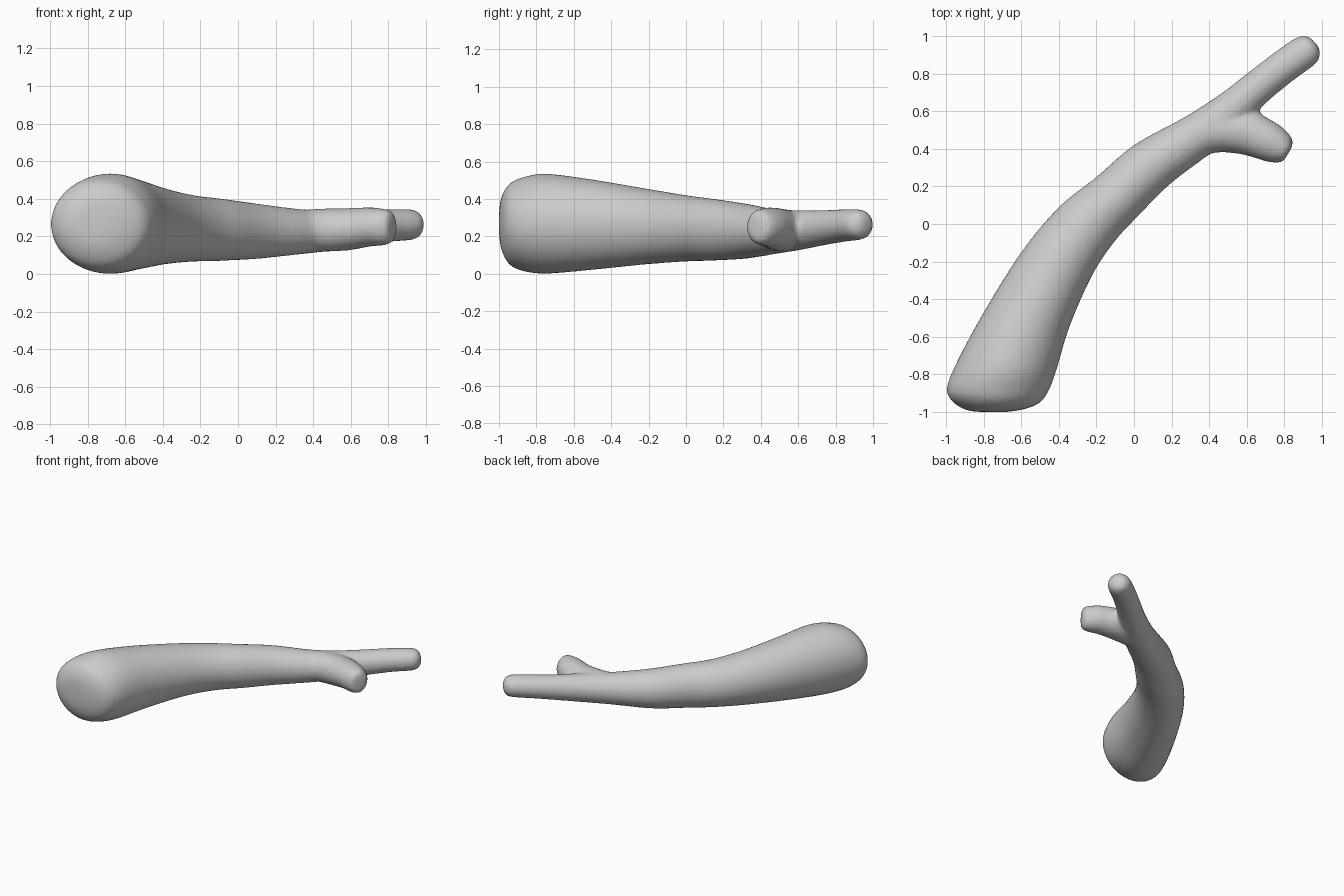
import bpy, bmesh
from math import cos, sin, pi
from mathutils import Vector

N = 32      # points per ring
STEPS = 6   # rings between given sections


def spline(p0, p1, p2, p3, t):
    return [0.5 * (2*b + (c-a)*t + (2*a-5*b+4*c-d)*t*t + (3*b-a-3*c+d)*t**3)
            for a, b, c, d in zip(p0, p1, p2, p3)]


def loft(bm, sections):
    """Each section: left x, left y, right x, right y, bottom z, top z."""
    s = [sections[0]] + sections + [sections[-1]]
    rows = [spline(*s[i:i+4], k / STEPS) for i in range(len(s) - 3) for k in range(STEPS)]
    rows.append(sections[-1])
    rings = []
    for lx, ly, rx, ry, z0, z1 in rows:
        left, right = Vector((lx, ly, 0)), Vector((rx, ry, 0))
        mid, half = (left + right) / 2, (right - left) / 2
        rings.append([bm.verts.new(mid + half * cos(2*pi*i/N)
                      + Vector((0, 0, (z0+z1)/2 + (z1-z0)/2 * sin(2*pi*i/N))))
                      for i in range(N)])
    for a, b in zip(rings, rings[1:]):
        for i in range(N):
            j = (i + 1) % N
            bm.faces.new((a[i], a[j], b[j], b[i]))
    bm.faces.new(rings[0][::-1])
    bm.faces.new(rings[-1])


# thick trunk tapering into the long prong
trunk = [
    (-0.79, -1.0, -0.68, -1.0, 0.22, 0.32),
    (-0.89, -0.99, -0.585, -0.985, 0.13, 0.41),
    (-0.97, -0.94, -0.50, -0.95, 0.05, 0.48),
    (-0.995, -0.87, -0.45, -0.88, 0.015, 0.515),
    (-0.94, -0.73, -0.41, -0.77, 0.0, 0.535),
    (-0.80, -0.47, -0.34, -0.54, 0.02, 0.505),
    (-0.60, -0.15, -0.22, -0.27, 0.05, 0.455),
    (-0.40, 0.09, -0.10, -0.09, 0.065, 0.42),
    (-0.20, 0.25, 0.03, 0.05, 0.07, 0.40),
    (0.0, 0.42, 0.19, 0.21, 0.08, 0.375),
    (0.27, 0.57, 0.40, 0.37, 0.105, 0.345),
    (0.45, 0.685, 0.57, 0.51, 0.125, 0.34),
    (0.60, 0.80, 0.71, 0.65, 0.15, 0.34),
    (0.75, 0.915, 0.85, 0.765, 0.17, 0.345),
    (0.86, 0.99, 0.965, 0.85, 0.18, 0.345),
    (0.905, 1.0, 0.99, 0.90, 0.195, 0.33),
    (0.935, 0.995, 0.985, 0.94, 0.23, 0.295),
]
# short side prong
side_prong = [
    (0.18, 0.44, 0.26, 0.33, 0.15, 0.31),
    (0.36, 0.60, 0.43, 0.378, 0.12, 0.345),
    (0.60, 0.61, 0.56, 0.372, 0.125, 0.35),
    (0.735, 0.55, 0.655, 0.347, 0.145, 0.355),
    (0.80, 0.505, 0.71, 0.33, 0.15, 0.35),
    (0.84, 0.455, 0.765, 0.325, 0.16, 0.34),
    (0.843, 0.42, 0.79, 0.33, 0.185, 0.315),
    (0.83, 0.39, 0.81, 0.36, 0.225, 0.275),
]

bm = bmesh.new()
loft(bm, trunk)
loft(bm, side_prong)
mesh = bpy.data.meshes.new("branch")
bm.normal_update()
bmesh.ops.recalc_face_normals(bm, faces=bm.faces)
bm.to_mesh(mesh)
bm.free()
branch = bpy.data.objects.new("forked_branch", mesh)
bpy.context.collection.objects.link(branch)
bpy.context.view_layer.objects.active = branch
branch.select_set(True)

# fuse the two prongs and soften the crotch
remesh = branch.modifiers.new("fuse", 'REMESH')
remesh.mode = 'VOXEL'
remesh.voxel_size = 0.014
remesh.use_smooth_shade = True
smooth = branch.modifiers.new("soften", 'SMOOTH')
smooth.factor = 0.5
smooth.iterations = 10
bpy.ops.object.shade_smooth()
